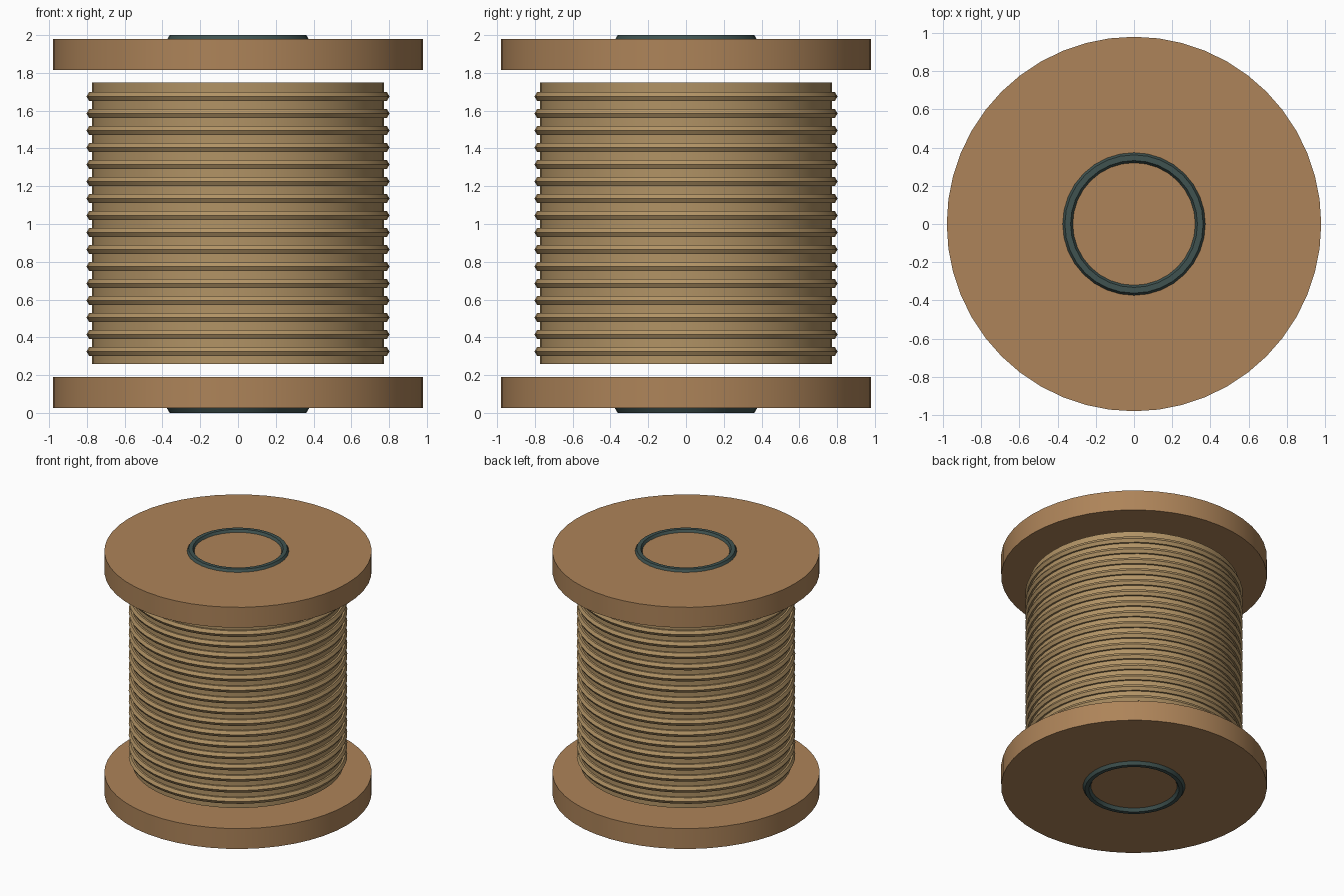
import bpy, math

if "Cube" in bpy.data.objects:
    bpy.data.objects.remove(bpy.data.objects["Cube"])


def material(name, rgb):
    m = bpy.data.materials.new(name)
    m.diffuse_color = (*rgb, 1)
    m.use_nodes = True
    m.node_tree.nodes["Principled BSDF"].inputs["Base Color"].default_value = m.diffuse_color
    return m


wood = material("wood", (0.42, 0.23, 0.10))
cord = material("cord", (0.44, 0.29, 0.13))
steel = material("dark_metal", (0.05, 0.085, 0.08))


def finish(name, mat):
    o = bpy.context.object
    o.name = name
    o.data.materials.append(mat)
    bpy.ops.object.shade_smooth_by_angle(angle=math.radians(35))


def disc(name, radius, z0, z1, mat):
    bpy.ops.mesh.primitive_cylinder_add(vertices=48, radius=radius, depth=z1 - z0,
                                        location=(0, 0, (z0 + z1) / 2))
    finish(name, mat)


def ring(name, major, minor, z, segments, mat):
    bpy.ops.mesh.primitive_torus_add(major_radius=major, minor_radius=minor,
                                     major_segments=segments, minor_segments=6,
                                     location=(0, 0, z))
    finish(name, mat)


# End flanges
disc("bottom_flange", 0.98, 0.025, 0.19, wood)
disc("top_flange", 0.98, 1.815, 1.98, wood)

# Wound body with raised turns
disc("wound_body", 0.774, 0.26, 1.75, cord)
for i in range(16):
    ring(f"cord_turn_{i + 1}", 0.774, 0.028, 0.325 + i * 0.09, 48, cord)

# Rims around the axle hole on both ends
ring("bottom_axle_rim", 0.347, 0.03, 0.026, 32, steel)
ring("top_axle_rim", 0.347, 0.03, 1.974, 32, steel)
